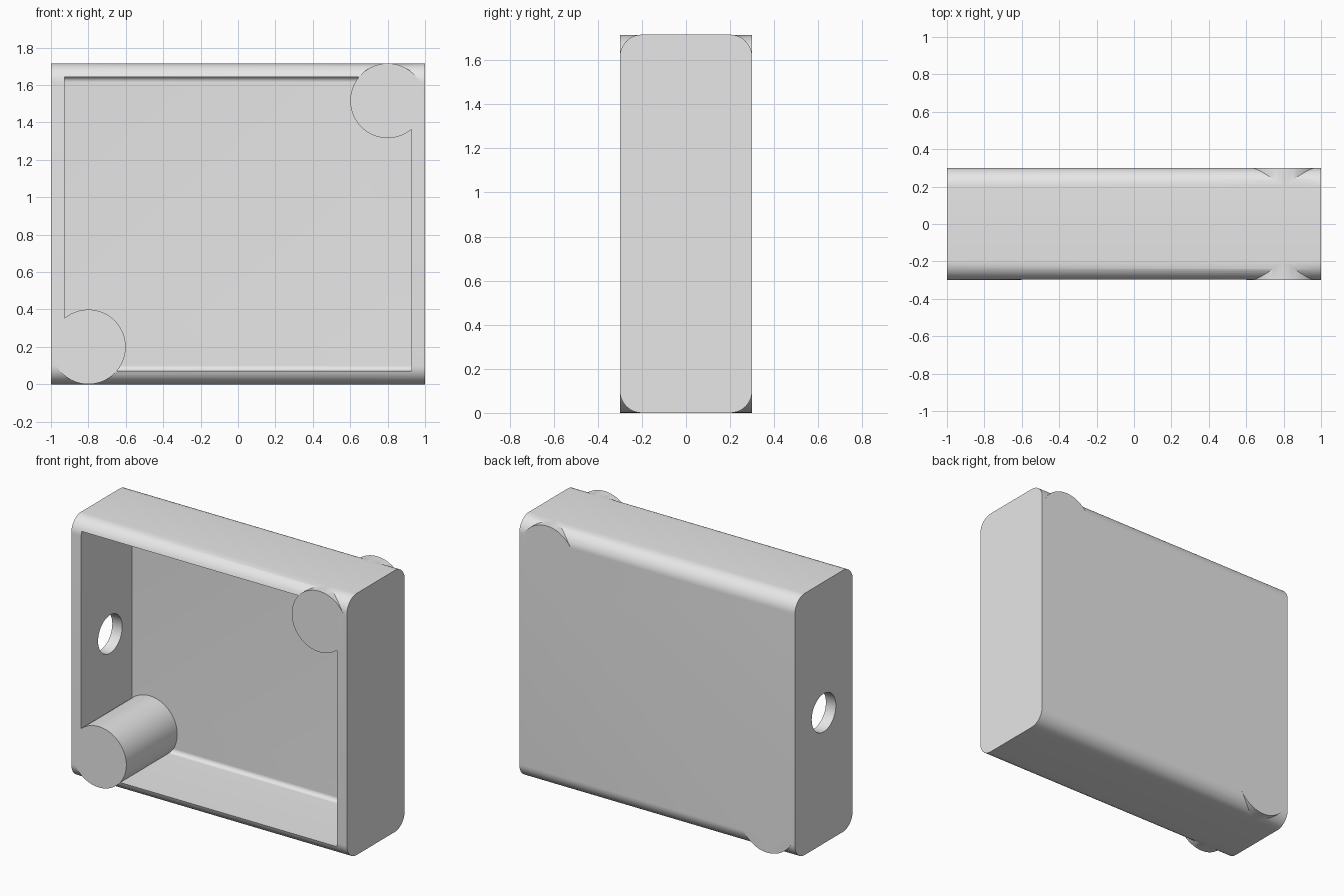
import bpy
import bmesh
from math import sin, cos, pi

HEIGHT, DEPTH, WALL, ROUND = 1.716, 0.6, 0.072, 0.1
BOSS_R = 0.1995
BOSSES = [(-0.8, 0.2), (0.8, HEIGHT - 0.2)]

cube = bpy.data.objects.get("Cube")
if cube:
    bpy.data.objects.remove(cube, do_unlink=True)

grey = bpy.data.materials.new("light_grey")
grey.use_nodes = True
grey.diffuse_color = (0.8, 0.8, 0.8, 1)
grey.node_tree.nodes["Principled BSDF"].inputs["Base Color"].default_value = (0.8, 0.8, 0.8, 1)


def make_object(name, bm):
    bmesh.ops.recalc_face_normals(bm, faces=bm.faces)
    mesh = bpy.data.meshes.new(name)
    bm.to_mesh(mesh)
    bm.free()
    mesh.materials.append(grey)
    obj = bpy.data.objects.new(name, mesh)
    bpy.context.collection.objects.link(obj)
    return obj


def rounded_bar(name, x0, x1, y0, y1, z0, z1, r_front, r_back, steps=12):
    """Rounded rectangle in the YZ plane, extruded along X."""
    corners = [(y1, z1, -1, -1, r_back), (y0, z1, 1, -1, r_front),
               (y0, z0, 1, 1, r_front), (y1, z0, -1, 1, r_back)]
    bm = bmesh.new()
    ring = []
    for i, (y, z, sy, sz, r) in enumerate(corners):
        if r == 0:
            ring.append(bm.verts.new((x0, y, z)))
            continue
        for k in range(steps + 1):
            a = (i + k / steps) * pi / 2
            ring.append(bm.verts.new((x0, y + sy * r + r * cos(a), z + sz * r + r * sin(a))))
    face = bm.faces.new(ring)
    ext = bmesh.ops.extrude_face_region(bm, geom=[face])
    moved = [v for v in ext["geom"] if isinstance(v, bmesh.types.BMVert)]
    bmesh.ops.translate(bm, verts=moved, vec=(x1 - x0, 0, 0))
    return make_object(name, bm)


def cylinder(name, radius, axis, a, b, u, v, sides=64):
    """Cylinder from a to b along X or Y; u, v locate its centre line."""
    bm = bmesh.new()
    bmesh.ops.create_cone(bm, cap_ends=True, segments=sides, radius1=radius,
                          radius2=radius, depth=b - a)
    mid = (a + b) / 2
    for vert in bm.verts:
        x, y, z = vert.co
        vert.co = (x + u, z + mid, y + v) if axis == "Y" else (z + mid, x + u, y + v)
    return make_object(name, bm)


def combine(target, other, operation):
    mod = target.modifiers.new(operation.title(), "BOOLEAN")
    mod.operation, mod.solver, mod.object = operation, "EXACT", other
    bpy.context.view_layer.objects.active = target
    bpy.ops.object.modifier_apply(modifier=mod.name)
    bpy.data.objects.remove(other, do_unlink=True)


# Outer shell, hollowed from the front
half = DEPTH / 2
case = rounded_bar("enclosure_case", -1, 1, -half, half, 0, HEIGHT, ROUND, ROUND)
pocket = rounded_bar("pocket_cutter", -1 + WALL, 1 - WALL, -half - 0.2, half - WALL,
                     WALL, HEIGHT - WALL, 0, ROUND - WALL)
combine(case, pocket, "DIFFERENCE")

# Cable hole through the wall on the -x side
combine(case, cylinder("cable_cutter", 0.125, "X", -1.1, -0.85, 0, HEIGHT / 2), "DIFFERENCE")

# Screw bosses in opposite corners, counterbored from the back
for x, z in BOSSES:
    combine(case, cylinder("screw_boss", BOSS_R, "Y", -half, half, x, z, 96), "UNION")
for x, z in BOSSES:
    combine(case, cylinder("screw_cutter", 0.065, "Y", -half - 0.1, half + 0.1, x, z), "DIFFERENCE")
    combine(case, cylinder("bore_cutter", 0.13, "Y", -half + WALL, half + 0.1, x, z), "DIFFERENCE")

# Smooth rounded surfaces, sharp edges elsewhere
bpy.ops.object.select_all(action="DESELECT")
case.select_set(True)
bpy.context.view_layer.objects.active = case
bpy.ops.object.shade_smooth_by_angle(angle=pi / 6)
